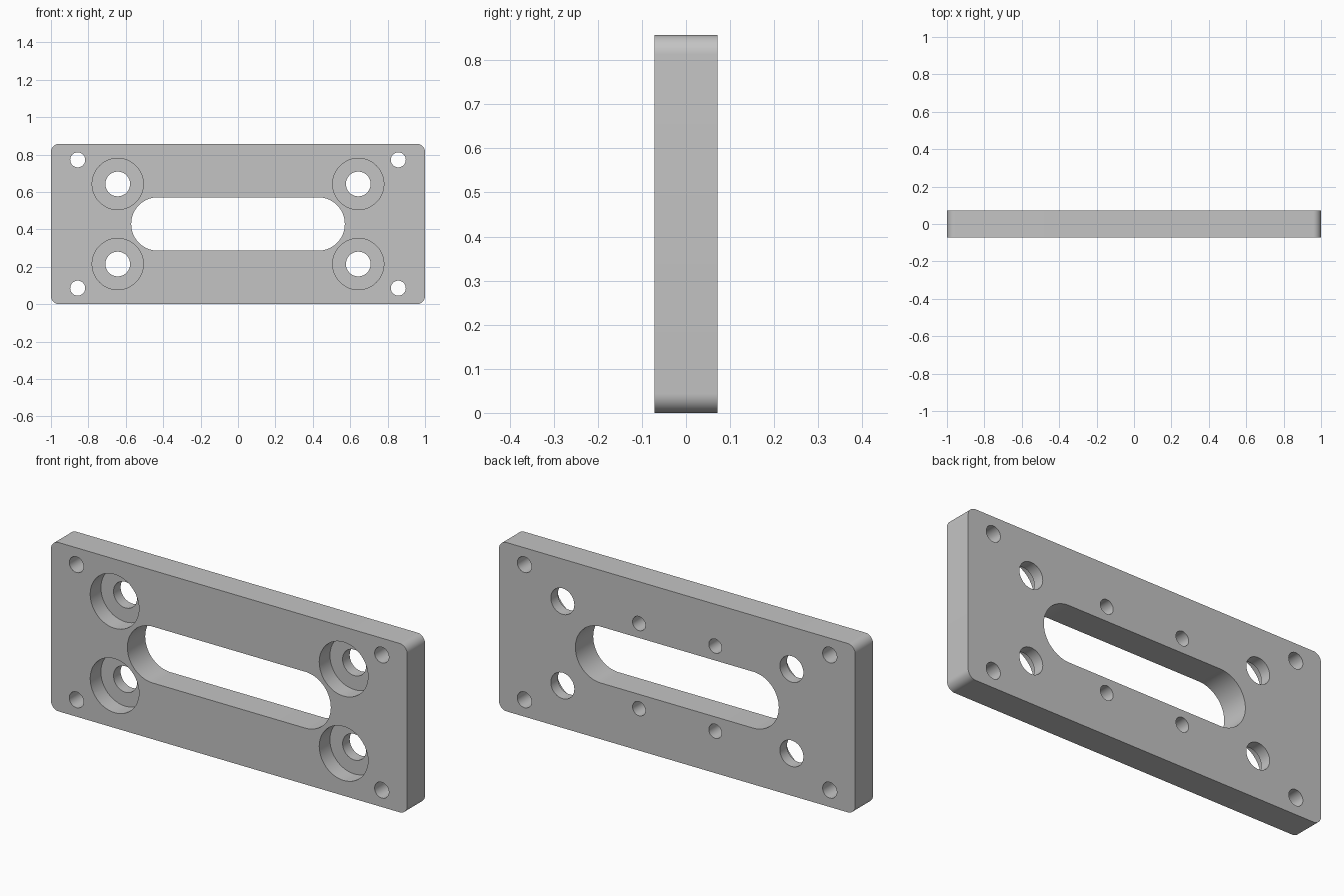
import bpy, bmesh
from math import pi, cos, sin, radians

cube = bpy.data.objects.get("Cube")
if cube:
    bpy.data.objects.remove(cube, do_unlink=True)

# Overall dimensions
W, T, H = 2.0, 0.143, 0.857
MID = H / 2
FRONT, BACK = -T / 2, T / 2

grey = bpy.data.materials.new("machined_grey")
grey.use_nodes = True
colour = (0.55, 0.55, 0.55, 1)
grey.diffuse_color = colour
grey.node_tree.nodes["Principled BSDF"].inputs["Base Color"].default_value = colour


def rounded_outline(cx, cz, hx, hz, r, steps):
    """Rounded rectangle in the xz plane, one arc per corner."""
    points = []
    for quarter, (sx, sz) in enumerate([(1, 1), (-1, 1), (-1, -1), (1, -1)]):
        for i in range(steps + 1):
            a = (quarter + i / steps) * pi / 2
            points.append((cx + sx * (hx - r) + r * cos(a),
                           cz + sz * (hz - r) + r * sin(a)))
    return points


def circle(cx, cz, r, n=48):
    return [(cx + r * cos(2 * pi * i / n), cz + r * sin(2 * pi * i / n))
            for i in range(n)]


def add_prism(bm, outline, y0, y1):
    """Extrude an outline along y from y0 to y1."""
    face = bm.faces.new([bm.verts.new((x, y0, z)) for x, z in outline])
    out = bmesh.ops.extrude_face_region(bm, geom=[face])
    verts = [v for v in out["geom"] if isinstance(v, bmesh.types.BMVert)]
    bmesh.ops.translate(bm, verts=verts, vec=(0, y1 - y0, 0))


def make_object(name, prisms):
    bm = bmesh.new()
    for prism in prisms:
        add_prism(bm, *prism)
    bmesh.ops.remove_doubles(bm, verts=bm.verts, dist=1e-5)
    bmesh.ops.recalc_face_normals(bm, faces=bm.faces)
    mesh = bpy.data.meshes.new(name)
    bm.to_mesh(mesh)
    bm.free()
    mesh.materials.append(grey)
    obj = bpy.data.objects.new(name, mesh)
    bpy.context.collection.objects.link(obj)
    return obj


def four_holes(dx, dz, r, y0, y1):
    """Holes mirrored about both centre lines of the plate."""
    return [(circle(sx * dx, MID + sz * dz, r), y0, y1)
            for sx in (-1, 1) for sz in (-1, 1)]


# Plate with rounded corners
plate = make_object("mounting_plate", [
    (rounded_outline(0, MID, W / 2, MID, 0.043, 10), FRONT, BACK)])

# Slot, corner holes and bolt holes go right through
through = [(rounded_outline(0, MID, 0.571, 0.143, 0.1429, 20), -T, T)]
through += four_holes(0.857, 0.343, 0.04, -T, T)
through += four_holes(0.643, 0.214, 0.066, -T, T)

# Counterbores sink into the front, blind holes into the back
recesses = four_holes(0.643, 0.214, 0.137, -T, FRONT + 0.086)
recesses += four_holes(0.214, 0.216, 0.036, BACK - 0.1, T)

cutters = [make_object("through_cutter", through),
           make_object("recess_cutter", recesses)]
for cutter in cutters:
    cutter.hide_render = True
    cut = plate.modifiers.new(cutter.name, "BOOLEAN")
    cut.operation = "DIFFERENCE"
    cut.solver = "EXACT"
    cut.object = cutter

# Bake the cuts and discard the cutters
depsgraph = bpy.context.evaluated_depsgraph_get()
plate.data = bpy.data.meshes.new_from_object(plate.evaluated_get(depsgraph))
plate.modifiers.clear()
for cutter in cutters:
    bpy.data.objects.remove(cutter, do_unlink=True)

# Smooth curved walls, keep the rims sharp
bpy.ops.object.select_all(action="DESELECT")
plate.select_set(True)
bpy.context.view_layer.objects.active = plate
bpy.ops.object.shade_smooth_by_angle(angle=radians(30))
